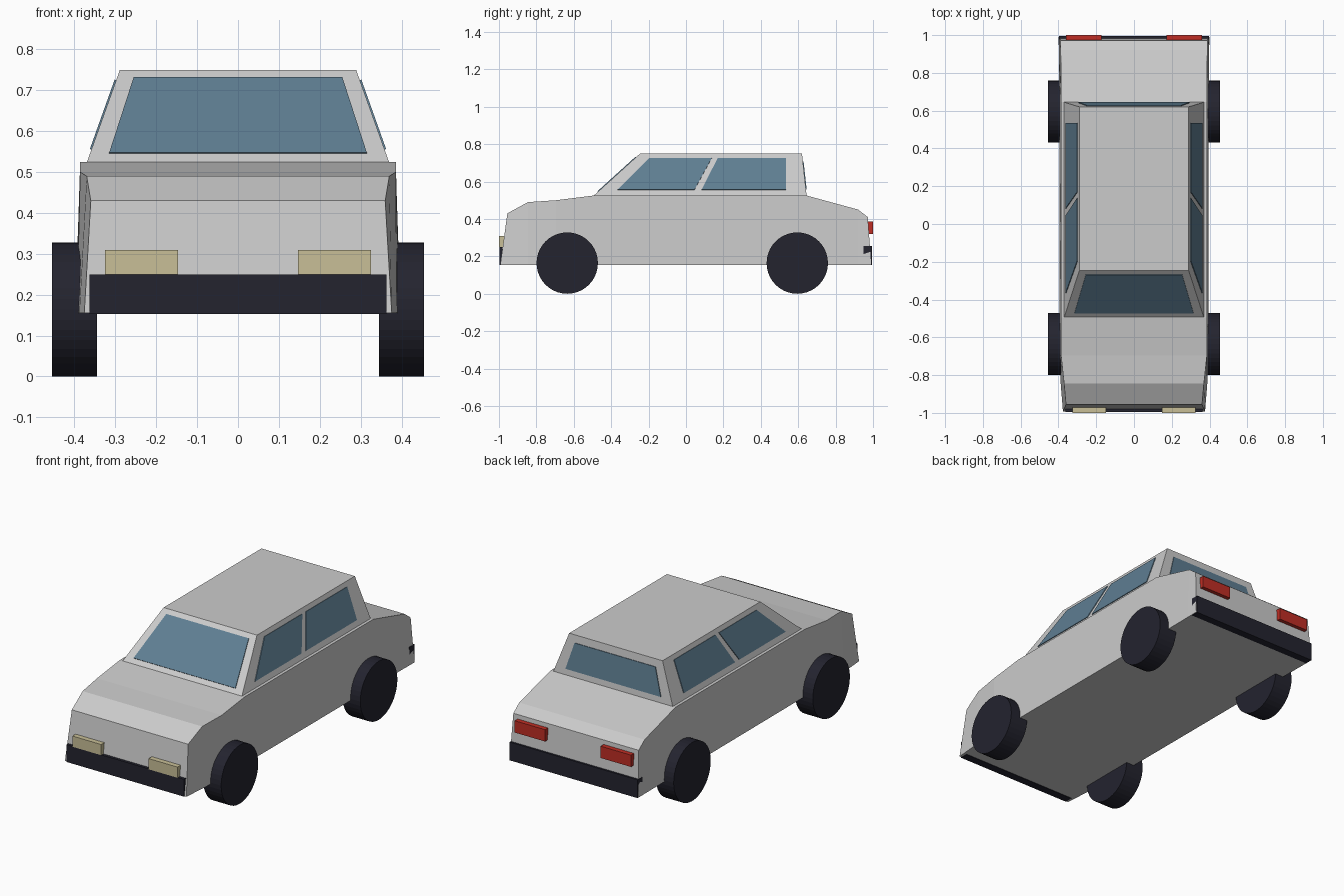
import bpy, bmesh, math
from mathutils import Vector, Matrix

if "Cube" in bpy.data.objects:
    bpy.data.objects.remove(bpy.data.objects["Cube"])


def material(name, rgb):
    m = bpy.data.materials.new(name)
    m.diffuse_color = (*rgb, 1)
    m.use_nodes = True
    m.node_tree.nodes["Principled BSDF"].inputs["Base Color"].default_value = m.diffuse_color
    return m


PAINT = material("silver paint", (0.60, 0.60, 0.60))
GLASS = material("blue glass", (0.115, 0.21, 0.29))
BLACK = material("dark rubber", (0.017, 0.017, 0.028))
RED = material("red lamp", (0.52, 0.027, 0.018))
LAMP = material("cream lamp", (0.58, 0.52, 0.31))


def finish(name, bm, mat):
    bmesh.ops.recalc_face_normals(bm, faces=bm.faces)
    me = bpy.data.meshes.new(name)
    bm.to_mesh(me)
    bm.free()
    me.materials.append(mat)
    ob = bpy.data.objects.new(name, me)
    bpy.context.collection.objects.link(ob)
    return ob


def loft(name, rings, mat):
    """Closed skin through a list of equal-length rings."""
    bm = bmesh.new()
    vs = [[bm.verts.new(p) for p in r] for r in rings]
    n = len(vs[0])
    for a, b in zip(vs, vs[1:]):
        for i in range(n):
            j = (i + 1) % n
            bm.faces.new((a[i], a[j], b[j], b[i]))
    bm.faces.new(vs[0])
    bm.faces.new(vs[-1])
    return finish(name, bm, mat)


def box(name, x, y, z, mat):
    return loft(name, [[(x[0], y[0], h), (x[1], y[0], h), (x[1], y[1], h), (x[0], y[1], h)]
                       for h in z], mat)


def plate(name, pts, mat, t=0.004):
    """Thin plate straddling the surface its corners lie on."""
    p = [Vector(c) for c in pts]
    n = (p[1] - p[0]).cross(p[2] - p[0]).normalized() * t
    return loft(name, [[c - n for c in p], [c + n for c in p]], mat)


# Lower body: stations of (top y, top z, top half width, bottom y, bottom half width)
stations = [(-0.955, 0.43, 0.36, -0.993, 0.376), (-0.845, 0.49, 0.37, -0.845, 0.388),
            (-0.695, 0.50, 0.386, -0.695, 0.394), (-0.495, 0.525, 0.386, -0.495, 0.394),
            (0.645, 0.525, 0.386, 0.645, 0.396), (0.92, 0.45, 0.388, 0.92, 0.398),
            (0.972, 0.41, 0.388, 0.99, 0.399)]
FLOOR = 0.155
loft("body", [[(-bx, by, FLOOR), (bx, by, FLOOR), (tx, ty, tz), (-tx, ty, tz)]
              for ty, tz, tx, by, bx in stations], PAINT)

# Cabin: tapered box
Z0, Z1 = 0.523, 0.75
BASE = (0.37, -0.495, 0.645)   # half width, front y, rear y
ROOF = (0.289, -0.245, 0.62)


def cabin(i, z):
    f = (z - Z0) / (Z1 - Z0)
    return BASE[i] + (ROOF[i] - BASE[i]) * f


loft("cabin", [[(-w, f, z), (w, f, z), (w, r, z), (-w, r, z)]
               for (w, f, r), z in ((BASE, Z0), (ROOF, Z1))], PAINT)

# Front and rear glass
for name, i, zb, zt, xb, xt in (("windshield", 1, 0.545, 0.73, 0.315, 0.255),
                                ("rear_window", 2, 0.558, 0.708, 0.295, 0.25)):
    plate(name, [(-xb, cabin(i, zb), zb), (xb, cabin(i, zb), zb),
                 (xt, cabin(i, zt), zt), (-xt, cabin(i, zt), zt)], GLASS)

# Side glass: y of bottom-front, bottom-rear, top-rear, top-front
ZB, ZT = 0.555, 0.725
for side, s in (("left", -1), ("right", 1)):
    for name, ys in (("front_door_window", (-0.365, 0.045, 0.138, -0.195)),
                     ("rear_door_window", (0.083, 0.535, 0.535, 0.17))):
        plate(f"{name}_{side}", [(s * cabin(0, z), y, z)
                                 for y, z in zip(ys, (ZB, ZB, ZT, ZT))], GLASS)

    # Lamps
    box(f"headlight_{side}", (s * 0.147, s * 0.325), (-1.0, -0.95), (0.25, 0.31), LAMP)
    box(f"taillight_{side}", (s * 0.172, s * 0.36), (0.95, 1.0), (0.32, 0.386), RED)

    # Wheels
    for end, y in (("front", -0.635), ("rear", 0.595)):
        bm = bmesh.new()
        bmesh.ops.create_cone(bm, cap_ends=True, segments=40, radius1=0.164,
                              radius2=0.164, depth=0.11)
        bm.transform(Matrix.Translation((s * 0.4, y, 0.164)) @ Matrix.Rotation(math.pi / 2, 4, 'Y'))
        finish(f"{end}_wheel_{side}", bm, BLACK)

# Bumpers
box("front_bumper", (-0.363, 0.363), (-0.996, -0.95), (0.153, 0.25), BLACK)
box("rear_bumper", (-0.396, 0.396), (0.95, 0.994), (0.153, 0.255), BLACK)
